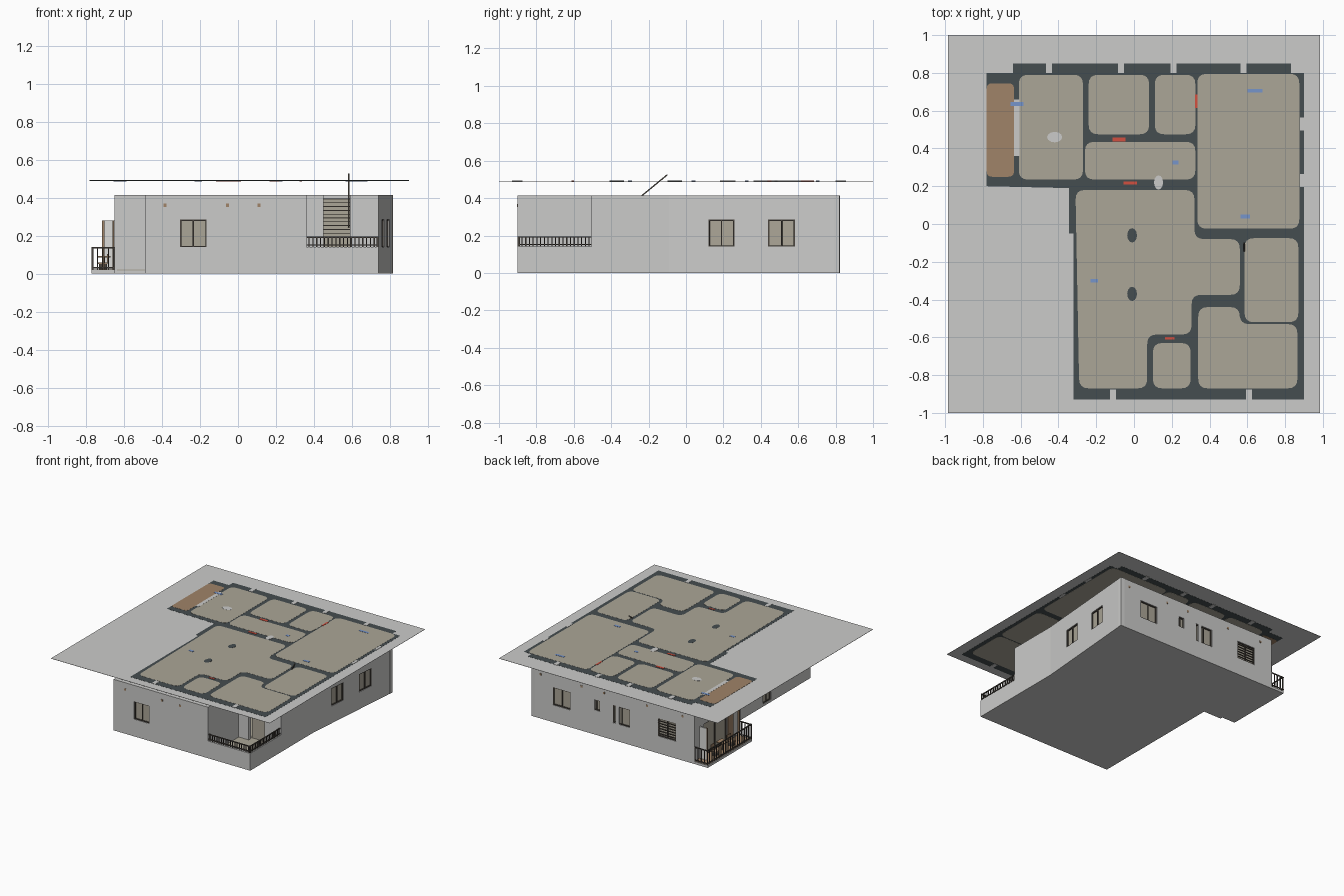
import bpy, bmesh, math
from mathutils import Vector

cube = bpy.data.objects.get("Cube")
if cube:
    bpy.data.objects.remove(cube, do_unlink=True)


def material(name, r, g, b):
    m = bpy.data.materials.new(name)
    m.use_nodes = True
    m.diffuse_color = (r, g, b, 1)
    m.node_tree.nodes["Principled BSDF"].inputs["Base Color"].default_value = (r, g, b, 1)
    return m


GREY = material("light grey plaster", .6, .6, .59)
DARK = material("dark slate", .06, .075, .08)
BEIGE = material("beige", .41, .38, .31)
WOOD = material("brown wood", .35, .23, .14)
METAL = material("dark brown metal", .07, .06, .05)
WHITE = material("white panel", .72, .72, .7)
RED = material("red", .65, .08, .05)
BLUE = material("blue", .18, .3, .6)


def finish(name, bm, mat):
    bmesh.ops.recalc_face_normals(bm, faces=bm.faces)
    mesh = bpy.data.meshes.new(name)
    bm.to_mesh(mesh)
    bm.free()
    mesh.materials.append(mat)
    obj = bpy.data.objects.new(name, mesh)
    bpy.context.collection.objects.link(obj)
    return obj


def add_prism(bm, outline, z0, z1):
    """Extrude a plan outline from z0 to z1."""
    face = bm.faces.new([bm.verts.new((x, y, z0)) for x, y in outline])
    ext = bmesh.ops.extrude_face_region(bm, geom=[face])
    top = [v for v in ext["geom"] if isinstance(v, bmesh.types.BMVert)]
    bmesh.ops.translate(bm, verts=top, vec=(0, 0, z1 - z0))


def rect(x0, x1, y0, y1):
    return [(x0, y0), (x1, y0), (x1, y1), (x0, y1)]


def prism(name, outline, z0, z1, mat):
    bm = bmesh.new()
    add_prism(bm, outline, z0, z1)
    return finish(name, bm, mat)


def box(name, x0, x1, y0, y1, z0, z1, mat):
    return prism(name, rect(x0, x1, y0, y1), z0, z1, mat)


def rounded(outline, r=.05, steps=4):
    """Round every corner of a plan outline with a quadratic arc."""
    pts = [Vector(p) for p in outline]
    out = []
    for i, p in enumerate(pts):
        a = p + (pts[i - 1] - p).normalized() * r
        b = p + (pts[(i + 1) % len(pts)] - p).normalized() * r
        for k in range(steps + 1):
            t = k / steps
            out.append(tuple(a * (1 - t) ** 2 + p * 2 * t * (1 - t) + b * t * t))
    return out


def strip(a, b, u0, u1, d0, d1):
    """Plan rectangle along the line a-b, d measured to its left."""
    a, b = Vector(a), Vector(b)
    t = (b - a).normalized()
    n = Vector((-t.y, t.x))
    return [tuple(a + t * u + n * d) for u, d in ((u0, d0), (u1, d0), (u1, d1), (u0, d1))]


TOP = .415
THICK = .03


def window(name, a, b, u0, u1, z0, z1, bars=0):
    e = .007
    bm = bmesh.new()
    mid = (u0 + u1) / 2
    for s, f in ((u0, u0 + e), (mid - e / 2, mid + e / 2), (u1 - e, u1)):
        add_prism(bm, strip(a, b, s, f, .004, .02), z0, z1)
    for z in (z0, z1 - e):
        add_prism(bm, strip(a, b, u0, u1, .004, .02), z, z + e)
    for i in range(bars):
        z = z0 + (z1 - z0) * (i + 1) / (bars + 1)
        add_prism(bm, strip(a, b, u0, u1, .002, .008), z - .003, z + .003)
    finish(name + "_frame", bm, METAL)
    prism(name + "_pane", strip(a, b, u0, u1, .012, .018), z0, z1, BEIGE)


def wall(name, a, b, openings=(), glazed=True, vents=()):
    """Wall with rectangular openings (u0, u1, z0, z1[, bars])."""
    length = (Vector(b) - Vector(a)).length
    bm = bmesh.new()
    u = 0
    for i, o in enumerate(sorted(openings)):
        u0, u1, z0, z1 = o[:4]
        if u0 > u:
            add_prism(bm, strip(a, b, u, u0, 0, THICK), 0, TOP)
        if z0 > 0:
            add_prism(bm, strip(a, b, u0, u1, 0, THICK), 0, z0)
        if z1 < TOP:
            add_prism(bm, strip(a, b, u0, u1, 0, THICK), z1, TOP)
        if glazed and z1 < TOP:
            window(f"{name}_window_{i}", a, b, *o)
        u = u1
    if u < length - .001:
        add_prism(bm, strip(a, b, u, length, 0, THICK), 0, TOP)
    finish(name, bm, GREY)
    for v in vents:
        prism(name + "_vent", strip(a, b, v - .008, v + .008, -.003, .003), .352, .368, WOOD)


def railing(name, a, b, z0, z1, gap):
    length = (Vector(b) - Vector(a)).length
    n = max(2, round(length / gap))
    bm = bmesh.new()
    for z in (z0 + .008, z1 - .007):
        add_prism(bm, strip(a, b, 0, length, 0, .008), z, z + .007)
    for i in range(n + 1):
        u = (length - .006) * i / n
        add_prism(bm, strip(a, b, u, u + .006, .001, .007), z0, z1)
    finish(name, bm, METAL)


# Outer shell, counter-clockwise
FL, FR, RM, BR = (-.49, -.9), (.74, -.9), (.74, -.09), (.815, .82)
BL, WL, WI = (-.65, .82), (-.65, .23), (-.49, .23)
SILL, HEAD = .14, .285
prism("floor_slab", [FL, FR, RM, BR, BL, WL, WI], 0, .02, GREY)
prism("floor_finish", [FL, FR, RM, BR, BL, WL, WI][::1], .016, .022, BEIGE).scale = (.98, .98, 1)
wall("front_wall", FL, FR, [(.185, .325, SILL, HEAD), (.82, 1.23, SILL, TOP)], vents=(.105, .435, .6))
wall("right_wall_front", FR, RM, [(0, .425, SILL, TOP)])
wall("right_wall_back", RM, BR, [(.21, .35, SILL, HEAD), (.53, .675, SILL, HEAD)])
wall("back_wall", BR, BL, [(.19, .35, SILL, HEAD), (.545, .615, .2, HEAD),
                           (.73, .885, SILL, HEAD), (1.135, 1.3, SILL, HEAD, 6)],
     vents=(.08, .45, .65, 1.04, 1.36))
wall("wing_left_wall", BL, WL, [(.12, .42, .02, .28)])
wall("wing_front_wall", WL, WI)
wall("left_wall", WI, FL, [(.52, .62, .02, HEAD)])

# Rooms inside
wall("terrace_side_wall", (.33, -.475), (.33, -.9))
wall("terrace_back_wall", (.74, -.475), (.33, -.475), [(.15, .29, .02, TOP)])
wall("middle_wall", (.25, .2), (-.49, .2), [(.25, .35, .02, .28)], glazed=False)
wall("corridor_wall", (.25, .45), (-.35, .45), [(.2, .3, .02, .28)], glazed=False)
wall("bedroom_wall", (-.32, .82), (-.32, .2))
wall("small_room_wall", (.03, .82), (.03, .45))
wall("hall_wall", (.25, .82), (.25, -.05), [(.4, .5, .02, .28)], glazed=False)
wall("cross_wall", (.74, -.05), (.25, -.05))

# Staircase and its sloping handrail
for i in range(10):
    y = -.46 + i * .026
    box("stair_step", .45, .59, y, y + .026, .02, .215 + i * .02, BEIGE)
    box("stair_nosing", .45, .59, y - .003, y, .211 + i * .02, .215 + i * .02, METAL)
bpy.ops.mesh.primitive_cube_add(size=1, location=(.583, -.27, .385))
rail = bpy.context.object
rail.name = "stair_handrail"
rail.scale = (.007, .44, .007)
rail.rotation_euler.x = math.atan2(.115, .14)
rail.data.materials.append(METAL)

# Front terrace railing
railing("terrace_railing_front", (.33, -.895), (.74, -.895), SILL, .195, .02)
railing("terrace_railing_right", (.735, -.9), (.735, -.475), SILL, .195, .02)

# Side balcony
box("balcony_slab", -.77, -.65, .25, .82, 0, .02, GREY)
box("balcony_floor", -.765, -.65, .255, .815, .018, .023, WOOD)
railing("balcony_railing_outer", (-.768, .82), (-.768, .25), .02, .14, .03)
railing("balcony_railing_front", (-.77, .252), (-.65, .252), .02, .14, .03)
railing("balcony_railing_back", (-.65, .822), (-.77, .822), .02, .14, .03)
box("balcony_screen", -.712, -.65, .745, .755, .02, .28, WHITE)
for y in (.33, .74):
    box("balcony_post", -.715, -.703, y, y + .012, .02, .28, WOOD)
box("balcony_shutter", -.66, -.652, .33, .4, .02, .28, WOOD)
box("balcony_table_top", -.74, -.67, .5, .57, .085, .092, WOOD)
box("balcony_table_leg", -.71, -.7, .53, .54, .02, .085, METAL)
for y in (.41, .62):
    box("chair_seat", -.735, -.685, y, y + .045, .05, .058, WOOD)
    box("chair_base", -.73, -.69, y + .005, y + .04, .02, .05, METAL)
    box("chair_back", -.69, -.684, y, y + .045, .058, .105, WOOD)

# Floating plan sheet with inlaid floor plan, visible from both sides
PZ = .49


def inlay(name, outline, level, mat):
    h = .0008 * level
    return prism(name, outline, PZ - h, PZ + h, mat)


inlay("plan_sheet", rect(-.985, .985, -1, 1), 1, GREY)
inlay("plan_walls", [(-.64, .85), (-.64, .8), (-.78, .8), (-.78, .2), (-.345, .19), (-.345, -.05),
                     (-.32, -.05), (-.32, -.93), (.9, -.93), (.9, .8), (.83, .8), (.83, .85)], 2, DARK)
inlay("plan_balcony", rounded(rect(-.78, -.635, .25, .745), .03), 3, WOOD)
rooms = [rect(-.61, -.27, .235, .79), rect(-.24, .08, .475, .79), rect(.11, .325, .475, .79),
         rect(.335, .875, -.025, .795), rect(-.26, .325, .235, .435), rect(.585, .87, -.52, -.075),
         rect(.1, .3, -.87, -.63),
         [(.34, -.87), (.865, -.87), (.865, -.53), (.56, -.53), (.56, -.44), (.34, -.44)],
         [(-.31, .18), (.32, .18), (.32, -.08), (.56, -.08), (.56, -.375), (.305, -.375),
          (.305, -.585), (.07, -.585), (.07, -.87), (-.29, -.87)]]
for outline in rooms:
    inlay("plan_room", rounded(outline), 3, BEIGE)


def spot(name, x, y, rx, ry, mat):
    ring = [(x + rx * math.cos(k * math.pi / 6), y + ry * math.sin(k * math.pi / 6)) for k in range(12)]
    inlay(name, ring, 4, mat)


for y in (-.06, -.37):
    spot("plan_column", -.01, y, .026, .038, DARK)
spot("plan_light_spot", -.42, .46, .04, .028, GREY)
spot("plan_light_spot", .13, .22, .024, .038, GREY)
# Window gaps, door marks and blue notes on the plan
for x, y in ((-.45, .83), (-.07, .83), (.21, .83), (.58, .83), (-.11, -.9), (.61, -.9)):
    inlay("plan_window", rect(x - .016, x + .016, y - .03, y + .025), 4, GREY)
for y in (.23, .53):
    inlay("plan_window", rect(.88, .9, y - .035, y + .035), 4, GREY)
inlay("plan_balcony_door", rect(-.635, -.605, .36, .66), 4, GREY)
for x, y, w, h in ((-.08, .447, .035, .01), (-.02, .217, .035, .008), (.33, .65, .007, .035), (.19, -.605, .025, .006)):
    inlay("plan_door", rect(x - w, x + w, y - h, y + h), 5, RED)
for x, y, w in ((.64, .705, .04), (-.62, .635, .035), (.59, .04, .025), (-.21, -.3, .02), (.22, .325, .015)):
    inlay("plan_note", rect(x - w, x + w, y - .01, y + .01), 5, BLUE)
